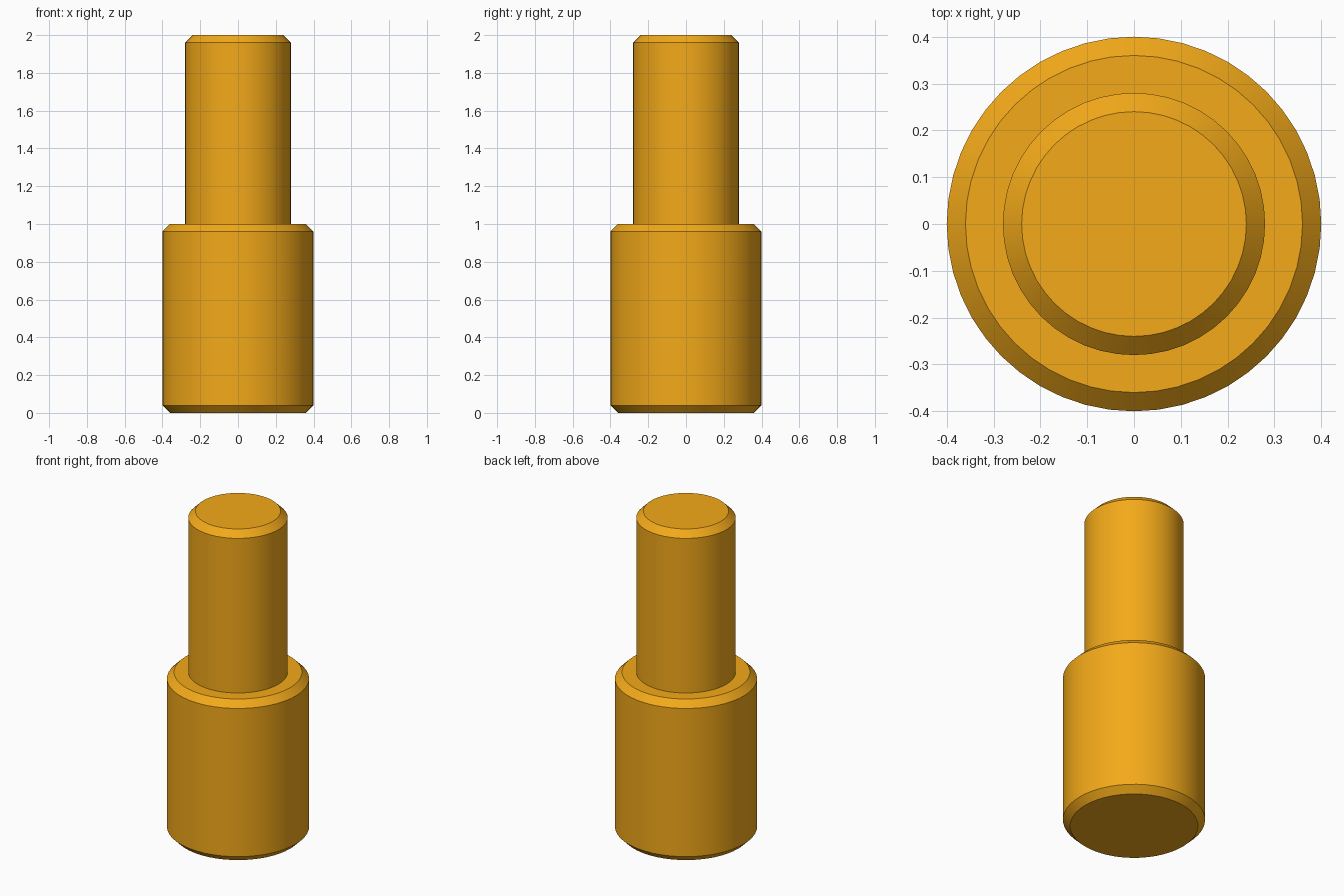
import bpy, bmesh, math

if "Cube" in bpy.data.objects:
    bpy.data.objects.remove(bpy.data.objects["Cube"])

SIDES = 48
BEVEL = 0.04

# Half outline of the stepped pin: (radius, height), bottom to top
profile = [
    (0.40 - BEVEL, 0.0), (0.40, BEVEL),         # bottom chamfer
    (0.40, 1.0 - BEVEL), (0.40 - BEVEL, 1.0),   # shoulder chamfer
    (0.28, 1.0),                                # step to narrow shaft
    (0.28, 2.0 - BEVEL), (0.28 - BEVEL, 2.0),   # top chamfer
]

# Turn the outline around z
bm = bmesh.new()
rings = []
for r, z in profile:
    rings.append([bm.verts.new((r * math.cos(2 * math.pi * i / SIDES),
                                r * math.sin(2 * math.pi * i / SIDES), z))
                  for i in range(SIDES)])
for low, high in zip(rings, rings[1:]):
    for i in range(SIDES):
        j = (i + 1) % SIDES
        bm.faces.new((low[i], low[j], high[j], high[i]))

# End caps
bm.faces.new(rings[0][::-1])
bm.faces.new(rings[-1])

mesh = bpy.data.meshes.new("stepped_pin")
bm.to_mesh(mesh)
bm.free()
pin = bpy.data.objects.new("stepped_pin", mesh)
bpy.context.collection.objects.link(pin)

# Orange material
mat = bpy.data.materials.new("orange")
mat.diffuse_color = (0.9, 0.4, 0.01, 1.0)
mat.use_nodes = True
mat.node_tree.nodes["Principled BSDF"].inputs["Base Color"].default_value = mat.diffuse_color
mesh.materials.append(mat)

# Smooth round sides, crisp chamfers
bpy.context.view_layer.objects.active = pin
pin.select_set(True)
bpy.ops.object.shade_smooth_by_angle(angle=math.radians(30))
